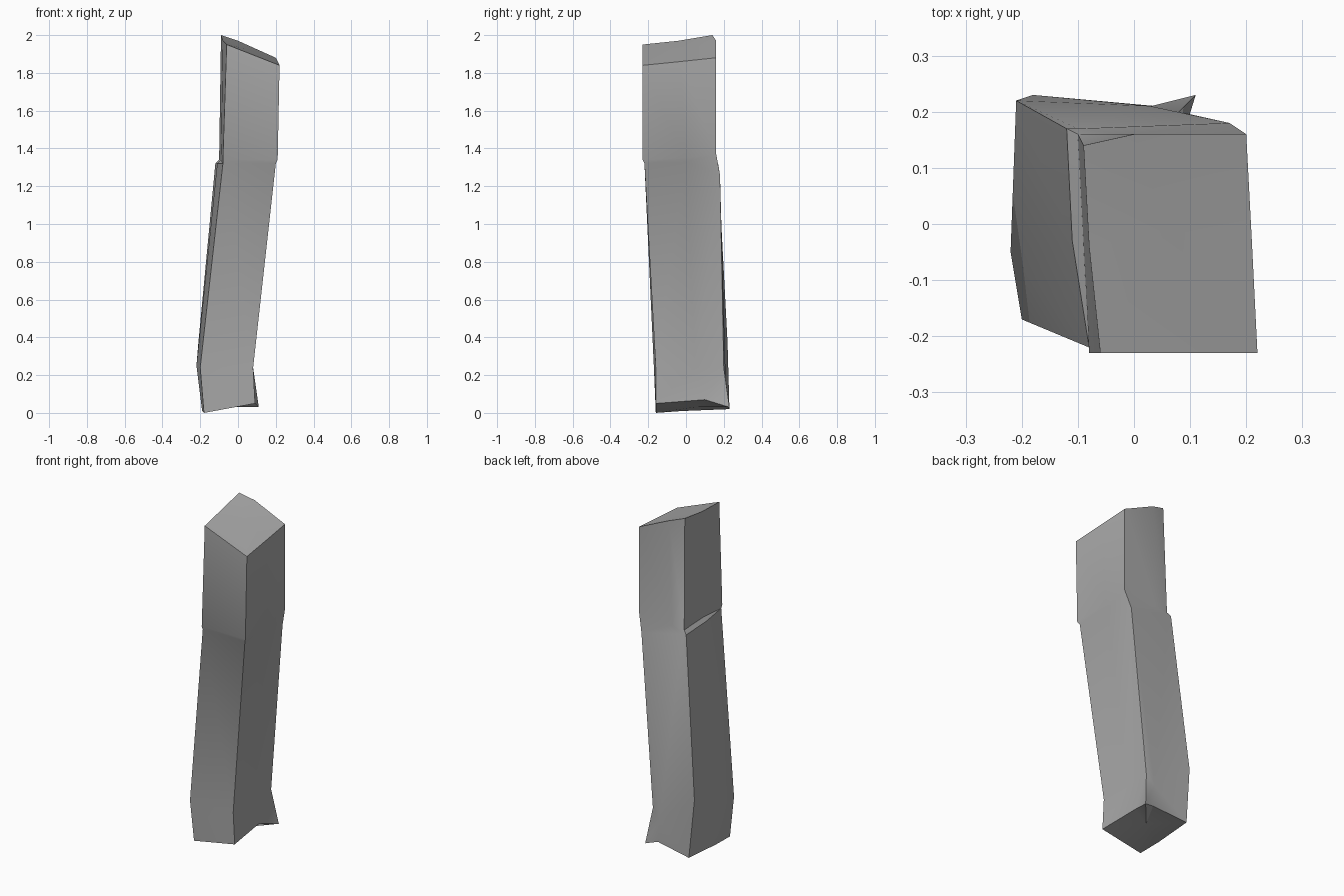
import bpy
import bmesh
import math
from mathutils import Vector

default_cube = bpy.data.objects.get("Cube")
if default_cube:
    bpy.data.objects.remove(default_cube, do_unlink=True)

# Stone colour
stone = bpy.data.materials.new("grey stone")
stone.use_nodes = True
stone_colour = (0.4, 0.4, 0.4, 1)
stone.diffuse_color = stone_colour
stone.node_tree.nodes["Principled BSDF"].inputs["Base Color"].default_value = stone_colour

# Cross-sections of the leaning pillar, in hundredths of a unit.
# Order: front-left edge, front-right edge, right side, back-right edge,
# back side, back-left edge, left side.
foot = [(-18, -16, 0), (9, -16, 5), (7, 10, 7), (11, 23, 3),
        (4, 21, 5), (-18, 23, 2), (-19, -2, 1)]
ankle = [(-20, -17, 24), (8, -16, 24), (8, 5, 24), (8, 20, 24),
         (3, 21, 18), (-21, 22, 37), (-22, -5, 25)]
waist = [(-8, -22, 132), (20, -22, 132), (19, 0, 133), (17, 18, 126),
         (-10, 17, 132), (-12, 17, 132), (-11, -3, 132)]
ledge = [(-8, -23, 134), (21, -23, 134), (20, 0, 135), (20, 16, 137),
         (-2, 16, 135), (-10, 16, 134), (-9, -3, 134)]
crown = [(-6, -23, 195), (22, -23, 184), (21, -3, 186), (20, 16, 188),
         (0, 16, 197), (-9, 14, 200), (-8, -4, 197)]


def add_ring(bm, points):
    return [bm.verts.new(Vector(point) / 100) for point in points]


def bridge(bm, lower, upper):
    """Join two cross-sections with a band of faces."""
    count = len(lower)
    for i in range(count):
        j = (i + 1) % count
        bm.faces.new((lower[i], lower[j], upper[j], upper[i]))


def cap(bm, ring):
    """Close an end with a fan around its middle."""
    middle = sum((vert.co for vert in ring), Vector()) / len(ring)
    centre = bm.verts.new(middle)
    for i, vert in enumerate(ring):
        bm.faces.new((vert, ring[(i + 1) % len(ring)], centre))


# Stone pillar: stacked bands closed at both ends
bm = bmesh.new()
rings = [add_ring(bm, section) for section in (foot, ankle, waist, ledge, crown)]
for lower, upper in zip(rings, rings[1:]):
    bridge(bm, lower, upper)
cap(bm, list(reversed(rings[0])))
cap(bm, rings[-1])
bmesh.ops.triangulate(bm, faces=bm.faces[:], quad_method="SHORT_EDGE")
bmesh.ops.recalc_face_normals(bm, faces=bm.faces[:])

mesh = bpy.data.meshes.new("stone_pillar")
bm.to_mesh(mesh)
bm.free()
mesh.materials.append(stone)
pillar = bpy.data.objects.new("stone_pillar", mesh)
bpy.context.collection.objects.link(pillar)

# Soft faces with crisp broken edges
bpy.ops.object.select_all(action="DESELECT")
pillar.select_set(True)
bpy.context.view_layer.objects.active = pillar
bpy.ops.object.shade_smooth_by_angle(angle=math.radians(30))
